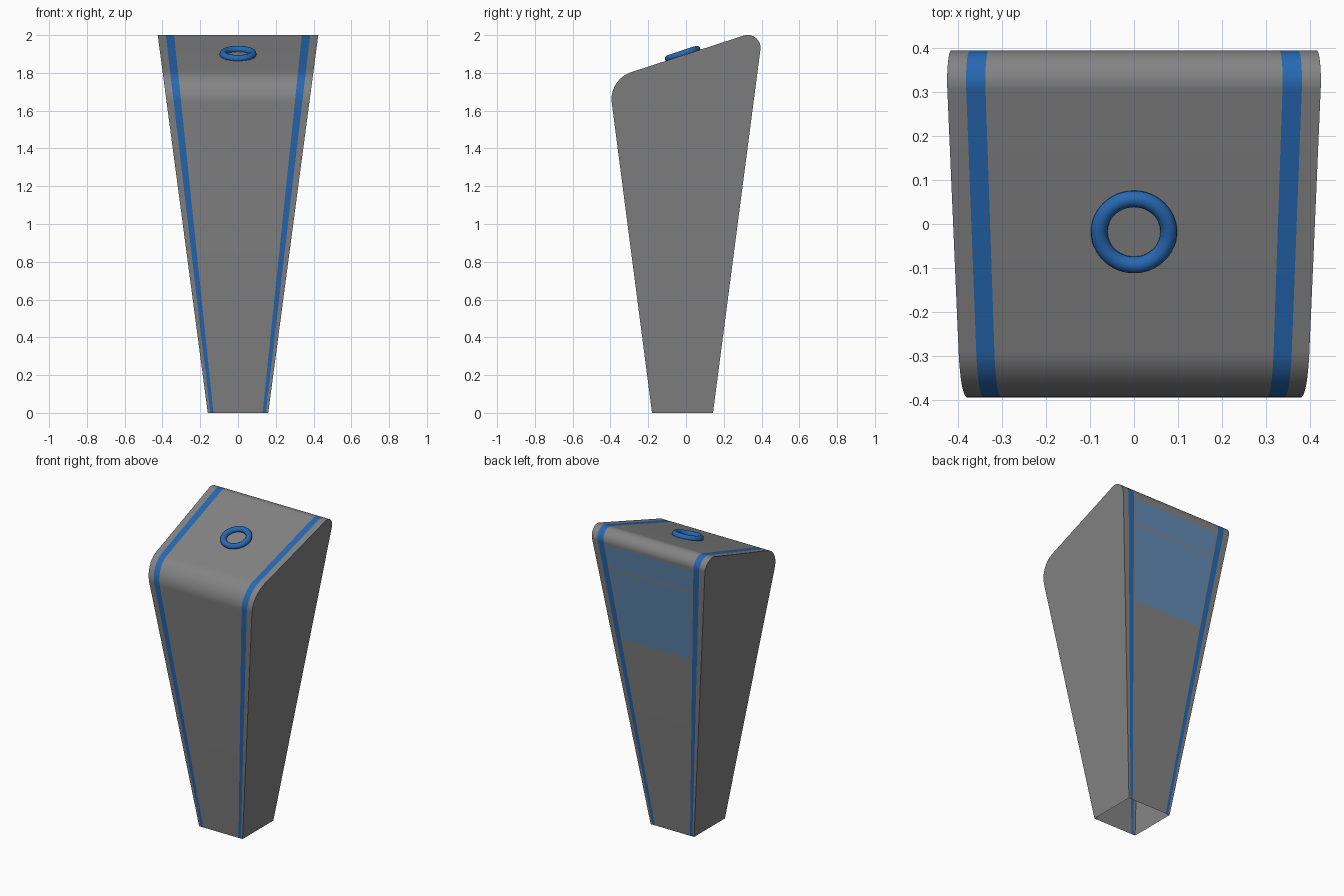
import bpy, bmesh
from math import atan, tan, radians
from mathutils import Vector

if "Cube" in bpy.data.objects:
    bpy.data.objects.remove(bpy.data.objects["Cube"])

SLOPE = 0.327


def material(name, color):
    m = bpy.data.materials.new(name)
    m.diffuse_color = color
    m.use_nodes = True
    m.node_tree.nodes["Principled BSDF"].inputs["Base Color"].default_value = m.diffuse_color
    return m


def rounded(prev, corner, nxt, r, n=14):
    """Points of an arc of radius r that rounds a profile corner."""
    a, b = (prev - corner).normalized(), (nxt - corner).normalized()
    t = r / tan(a.angle(b) / 2)
    c = corner + (a + b).normalized() * (t * t + r * r) ** 0.5
    u, v = corner + a * t - c, corner + b * t - c
    return [c + u.lerp(v, i / n).normalized() * r for i in range(n + 1)]


# side profile in (y, z), open at the bottom
p0, p1, p2, p3 = map(Vector, ((-0.18, 0), (-0.409, 1.765), (0.408, 2.031), (0.143, 0)))
profile = [p0] + rounded(p0, p1, p2, 0.15) + rounded(p1, p2, p3, 0.068) + [p3]

# half-width lines as (x at z=0, x at z=2)
EDGE, OUTER, INNER = (0.16, 0.425), (0.147, 0.382), (0.13, 0.338)


def x_at(line, z, sign):
    return sign * (line[0] + (line[1] - line[0]) * z / 2)


def row(bm, line, sign):
    return [bm.verts.new((x_at(line, z, sign), y, z)) for y, z in profile]


def band(bm, left, right):
    for i in range(len(left) - 1):
        bm.faces.new((left[i], right[i], right[i + 1], left[i + 1]))


def finish(bm, name, mat):
    me = bpy.data.meshes.new(name)
    bm.to_mesh(me)
    bm.free()
    me.materials.append(mat)
    ob = bpy.data.objects.new(name, me)
    bpy.context.collection.objects.link(ob)
    bpy.ops.object.select_all(action='DESELECT')
    ob.select_set(True)
    bpy.context.view_layer.objects.active = ob
    bpy.ops.object.shade_smooth_by_angle(angle=radians(30))


grey = material("dark_grey", (0.23, 0.23, 0.23, 1))
blue = material("blue", (0.02, 0.14, 0.45, 1))
panel_blue = material("panel_blue", (0.125, 0.26, 0.47, 1))

# grey housing: flat sides, edge margins and centre band
bm = bmesh.new()
le, lo, li = (row(bm, l, -1) for l in (EDGE, OUTER, INNER))
re, ro, ri = (row(bm, l, 1) for l in (EDGE, OUTER, INNER))
band(bm, le, lo)
band(bm, li, ri)
band(bm, ro, re)
bm.faces.new(le)
bm.faces.new(re[::-1])
finish(bm, "housing", grey)

# blue trim stripes running over front, top and back
for side, s in (("left", -1), ("right", 1)):
    bm = bmesh.new()
    a, b = row(bm, OUTER, s), row(bm, INNER, s)
    band(bm, *((a, b) if s < 0 else (b, a)))
    finish(bm, side + "_stripe", blue)

# two flush panels on the upper back
PANEL = (0.117, 0.324)
for name, z0, z1 in (("lower_back_panel", 1.27, 1.745), ("upper_back_panel", 1.76, 1.912)):
    bm = bmesh.new()
    pts = [(1, z0), (-1, z0), (-1, z1), (1, z1)]
    bm.faces.new([bm.verts.new((x_at(PANEL, z, s),
                  p3.x + (p2.x - p3.x) * z / p2.y + 0.002, z)) for s, z in pts])
    finish(bm, name, panel_blue)

# ring lying on the sloping top
bpy.ops.mesh.primitive_torus_add(major_segments=48, minor_segments=16, major_radius=0.079,
                                 minor_radius=0.019, location=(0, -0.018, 1.90),
                                 rotation=(atan(SLOPE), 0, 0))
ring = bpy.context.object
ring.name = "top_ring"
ring.data.materials.append(blue)
bpy.ops.object.shade_smooth_by_angle(angle=radians(60))
